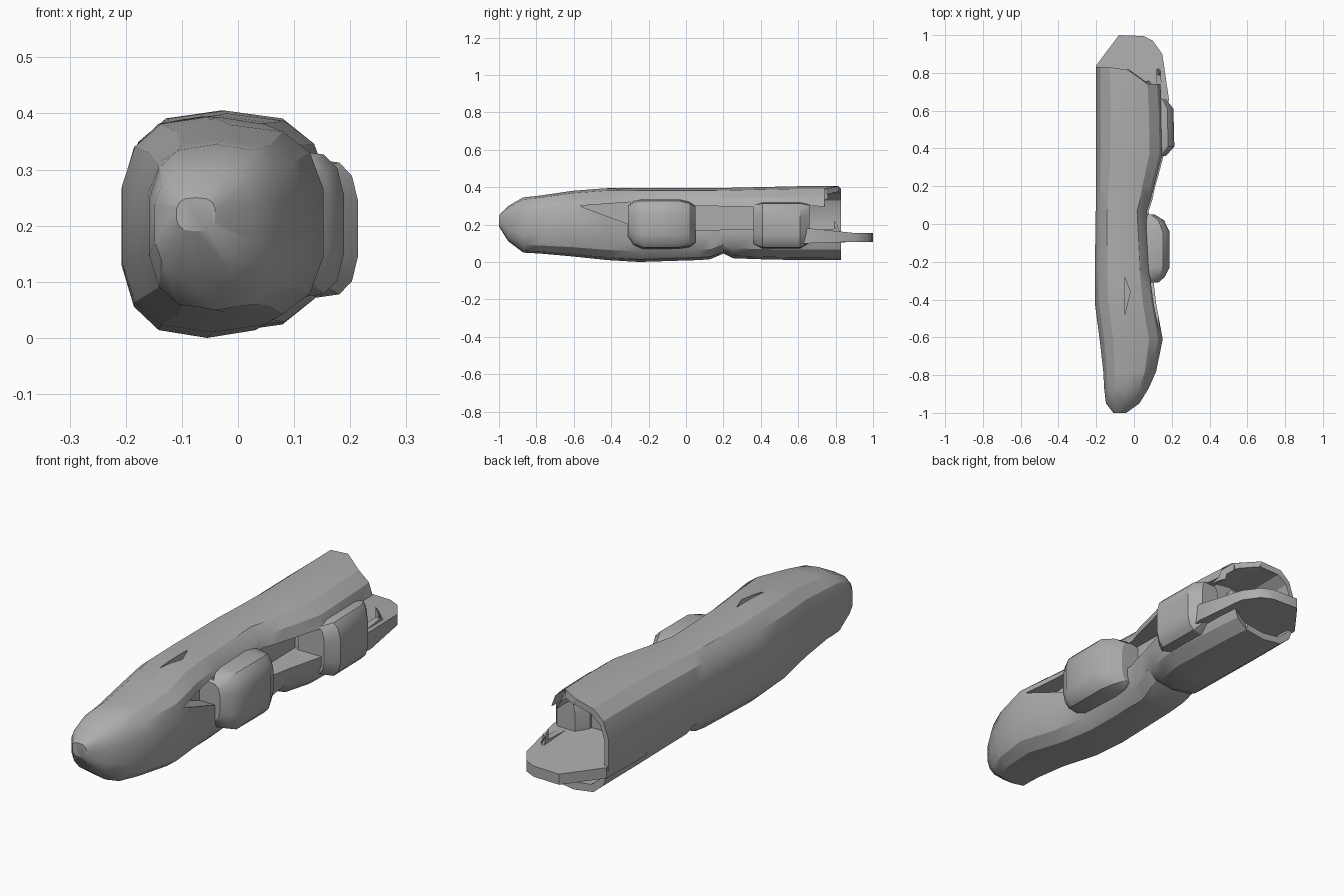
import bpy, bmesh, math

cube = bpy.data.objects.get("Cube")
if cube:
    bpy.data.objects.remove(cube, do_unlink=True)

GREY = (0.42, 0.42, 0.42, 1.0)
grey = bpy.data.materials.new("plain grey")
grey.use_nodes = True
grey.diffuse_color = GREY
grey.node_tree.nodes["Principled BSDF"].inputs["Base Color"].default_value = GREY


def finish(name, bm):
    bmesh.ops.recalc_face_normals(bm, faces=bm.faces)
    mesh = bpy.data.meshes.new(name)
    bm.to_mesh(mesh)
    bm.free()
    obj = bpy.data.objects.new(name, mesh)
    bpy.context.collection.objects.link(obj)
    mesh.materials.append(grey)
    return obj


def loft(name, sections, power, sides=14, bend=None):
    """Join rounded-box sections given as (y, left, right, bottom, top)."""
    bm = bmesh.new()
    rings = []
    for y, left, right, low, high in sections:
        ring = []
        for i in range(sides):
            a = math.tau * (i + 0.5) / sides
            u, v = math.cos(a), math.sin(a)
            u = math.copysign(abs(u) ** power, u)
            v = math.copysign(abs(v) ** power, v)
            x = (left + right) / 2 + u * (right - left) / 2
            z = (low + high) / 2 + v * (high - low) / 2
            ring.append(bm.verts.new((x, bend(x, y, z) if bend else y, z)))
        rings.append(ring)
    for a, b in zip(rings, rings[1:]):
        for i in range(sides):
            j = (i + 1) % sides
            bm.faces.new((a[i], a[j], b[j], b[i]))
    bm.faces.new(rings[0])
    bm.faces.new(rings[-1])
    # the bent end cap is not flat, so split it
    bmesh.ops.triangulate(bm, faces=[f for f in bm.faces if len(f.verts) > 4])
    return finish(name, bm)


def prism(name, outline, axis, low, high):
    """Extrude a 2D outline along x or z."""
    bm = bmesh.new()

    def ring(d):
        return [bm.verts.new((d, p, q) if axis == "x" else (p, q, d)) for p, q in outline]
    a, b = ring(low), ring(high)
    bm.faces.new(a)
    bm.faces.new(b)
    for i in range(len(a)):
        j = (i + 1) % len(a)
        bm.faces.new((a[i], a[j], b[j], b[i]))
    return finish(name, bm)


def cut(obj, cutter):
    mod = obj.modifiers.new("cut", "BOOLEAN")
    mod.operation = "DIFFERENCE"
    mod.solver = "EXACT"
    mod.object = cutter
    bpy.context.view_layer.objects.active = obj
    bpy.ops.object.modifier_apply(modifier=mod.name)
    bpy.data.objects.remove(cutter, do_unlink=True)


def slant_rear(x, y, z):
    # upper rim of the open rear end sweeps forward on the left side
    if y > 0.8 and z > 0.15 and x > -0.1:
        return y - 0.18 * min(1, (x + 0.1) / 0.24) ** 2
    return y


# long asymmetric hull with a blunt nose
hull = loft("hull", [
    (-1.00, -0.11, -0.04, 0.19, 0.25),
    (-0.95, -0.15, 0.03, 0.11, 0.30),
    (-0.87, -0.16, 0.08, 0.05, 0.345),
    (-0.78, -0.165, 0.12, 0.045, 0.355),
    (-0.61, -0.185, 0.155, 0.03, 0.38),
    (-0.42, -0.21, 0.12, 0.01, 0.395),
    (-0.25, -0.21, 0.10, 0.0, 0.395),
    (0.07, -0.205, 0.08, 0.01, 0.395),
    (0.13, -0.205, 0.10, 0.015, 0.395),
    (0.20, -0.205, 0.115, 0.045, 0.395),
    (0.25, -0.205, 0.13, 0.02, 0.397),
    (0.38, -0.205, 0.165, 0.015, 0.40),
    (0.60, -0.205, 0.16, 0.01, 0.405),
    (0.74, -0.205, 0.15, 0.01, 0.405),
    (0.83, -0.205, 0.14, 0.01, 0.405),
], 0.7, bend=slant_rear)

# hollow rear end
cut(hull, loft("rear_cavity", [(0.6, -0.18, 0.12, 0.045, 0.37),
                               (1.1, -0.19, 0.125, 0.04, 0.385)], 0.7))

# openings in the left side and a slit on the roof
cut(hull, prism("front_scoop", [(-0.57, 0.30), (-0.30, 0.32), (-0.30, 0.20)], "x", 0.03, 0.4))
for label, start, end, depth in (("middle", 0.03, 0.37, 0.02), ("rear", 0.65, 0.79, 0.0)):
    cut(hull, prism(label + "_opening", [(start, 0.17), (end, 0.175), (end, 0.295), (start, 0.30)],
                    "x", depth, 0.4))
cut(hull, prism("roof_slit", [(-0.05, -0.28), (-0.02, -0.36), (-0.05, -0.48)], "z", 0.36, 0.5))

# two rounded pods on the left side
front_pod = loft("front_pod", [
    (-0.31, 0.0, 0.13, 0.13, 0.30),
    (-0.28, 0.0, 0.165, 0.09, 0.325),
    (-0.23, 0.0, 0.19, 0.07, 0.335),
    (-0.04, 0.0, 0.19, 0.07, 0.335),
    (0.02, 0.0, 0.16, 0.08, 0.32),
    (0.05, 0.0, 0.11, 0.10, 0.30),
], 0.6)
rear_pod = loft("rear_pod", [
    (0.36, 0.04, 0.17, 0.09, 0.31),
    (0.41, 0.04, 0.215, 0.07, 0.32),
    (0.61, 0.04, 0.21, 0.07, 0.32),
    (0.66, 0.08, 0.17, 0.10, 0.31),
], 0.6)

# flat tongue sticking out of the rear, thinner at its tip
tongue = prism("rear_tongue", [
    (-0.195, 0.55), (-0.2, 0.84), (-0.08, 1.0), (0.05, 0.995), (0.1, 0.97),
    (0.15, 0.9), (0.185, 0.66), (0.17, 0.55)], "z", 0.10, 0.18)
for v in tongue.data.vertices:
    if v.co.y > 0.8:
        v.co.z += -0.025 if v.co.z > 0.15 else 0.008

# smooth shading with sharp edges kept
bpy.ops.object.select_all(action="DESELECT")
for obj in (hull, front_pod, rear_pod, tongue):
    obj.select_set(True)
bpy.context.view_layer.objects.active = hull
bpy.ops.object.shade_smooth_by_angle(angle=math.radians(30))
